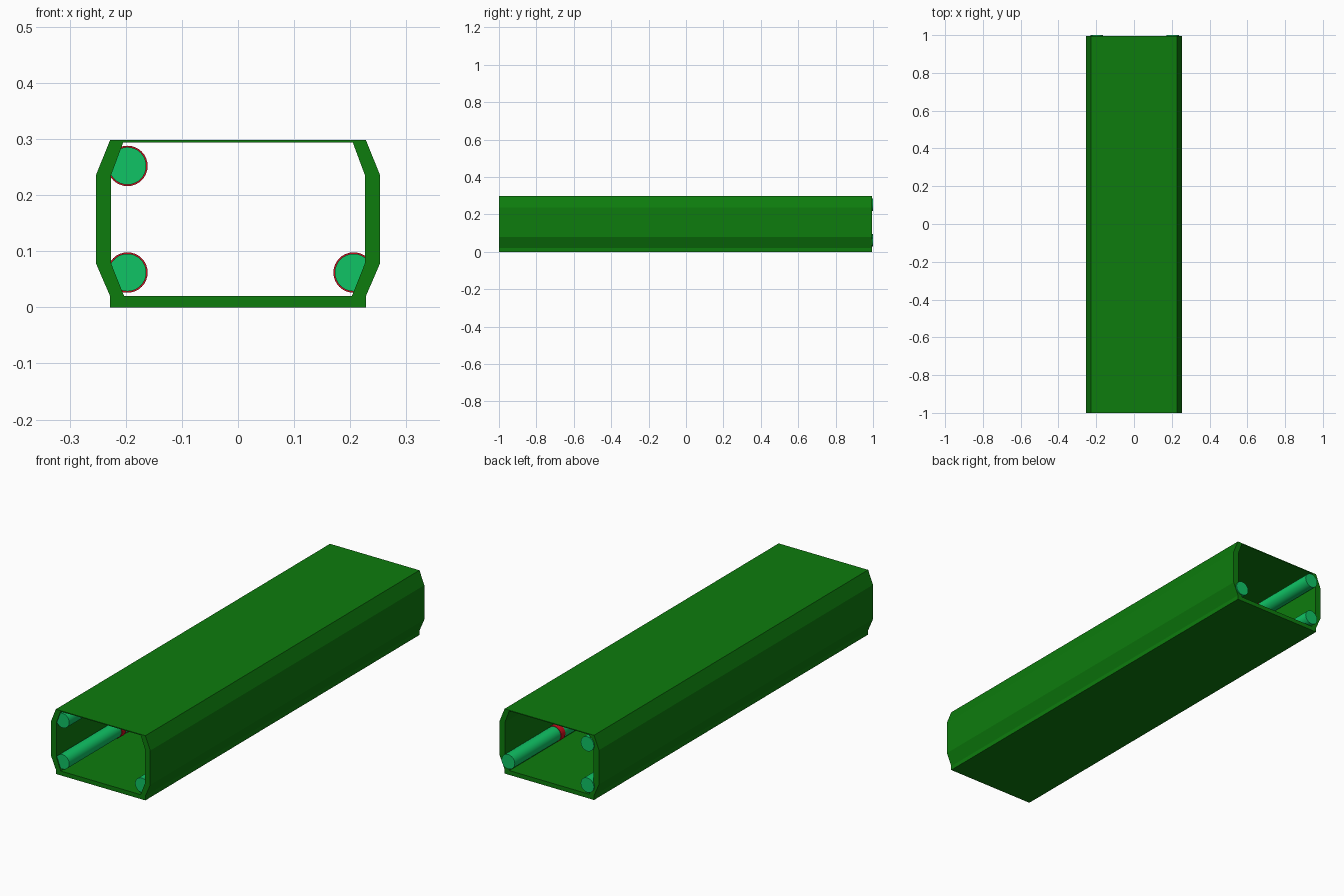
import bpy, bmesh, math

cube = bpy.data.objects.get("Cube")
if cube:
    bpy.data.objects.remove(cube, do_unlink=True)


def make_material(name, colour):
    mat = bpy.data.materials.new(name)
    mat.use_nodes = True
    mat.diffuse_color = (*colour, 1)
    mat.node_tree.nodes["Principled BSDF"].inputs["Base Color"].default_value = (*colour, 1)
    return mat


wall_green = make_material("dark green", (0.004, 0.2, 0.004))
pipe_green = make_material("sea green", (0.005, 0.55, 0.13))
ring_red = make_material("red", (0.6, 0.004, 0.012))

FRONT, BACK = -1.0, 0.995


def extrude_profile(name, points, mat):
    """Sweep a closed x-z outline from the front end to the back end."""
    bm = bmesh.new()
    face = bm.faces.new([bm.verts.new((x, FRONT, z)) for x, z in points])
    swept = bmesh.ops.extrude_face_region(bm, geom=[face])["geom"]
    moved = [v for v in swept if isinstance(v, bmesh.types.BMVert)]
    bmesh.ops.translate(bm, verts=moved, vec=(0, BACK - FRONT, 0))
    bmesh.ops.recalc_face_normals(bm, faces=bm.faces)
    mesh = bpy.data.meshes.new(name)
    bm.to_mesh(mesh)
    bm.free()
    obj = bpy.data.objects.new(name, mesh)
    bpy.context.collection.objects.link(obj)
    mesh.materials.append(mat)
    return obj


def rod(name, x, z, radius, start, end, mat):
    """Smooth cylinder lying along y."""
    bpy.ops.mesh.primitive_cylinder_add(
        vertices=32, radius=radius, depth=end - start,
        location=(x, (start + end) / 2, z), rotation=(math.pi / 2, 0, 0))
    obj = bpy.context.object
    obj.name = name
    obj.data.materials.append(mat)
    bpy.ops.object.shade_smooth_by_angle()


def rectangle(half_width, low, high):
    return [(-half_width, low), (half_width, low), (half_width, high), (-half_width, high)]


# Floor slab and thin roof
extrude_profile("floor", rectangle(0.228, 0, 0.02), wall_green)
extrude_profile("roof", rectangle(0.204, 0.294, 0.298), wall_green)

# Angled side walls
wall = [(0.228, 0.02), (0.253, 0.078), (0.253, 0.236), (0.228, 0.298),
        (0.203, 0.298), (0.226, 0.236), (0.226, 0.078), (0.203, 0.02)]
for name, side in (("left_wall", 1), ("right_wall", -1)):
    extrude_profile(name, [(side * x, z) for x, z in wall], wall_green)

# Corner pipes with red bands
pipes = {"upper_right": (-0.197, 0.252),
         "lower_right": (-0.197, 0.062),
         "lower_left": (0.206, 0.062)}
for name, (x, z) in pipes.items():
    rod(name + "_pipe", x, z, 0.0335, -0.995, 1.0, pipe_green)
    for i, y in enumerate((-0.6, -0.54, 0.65)):
        rod(f"{name}_band_{i + 1}", x, z, 0.036, y - 0.015, y + 0.015, ring_red)
